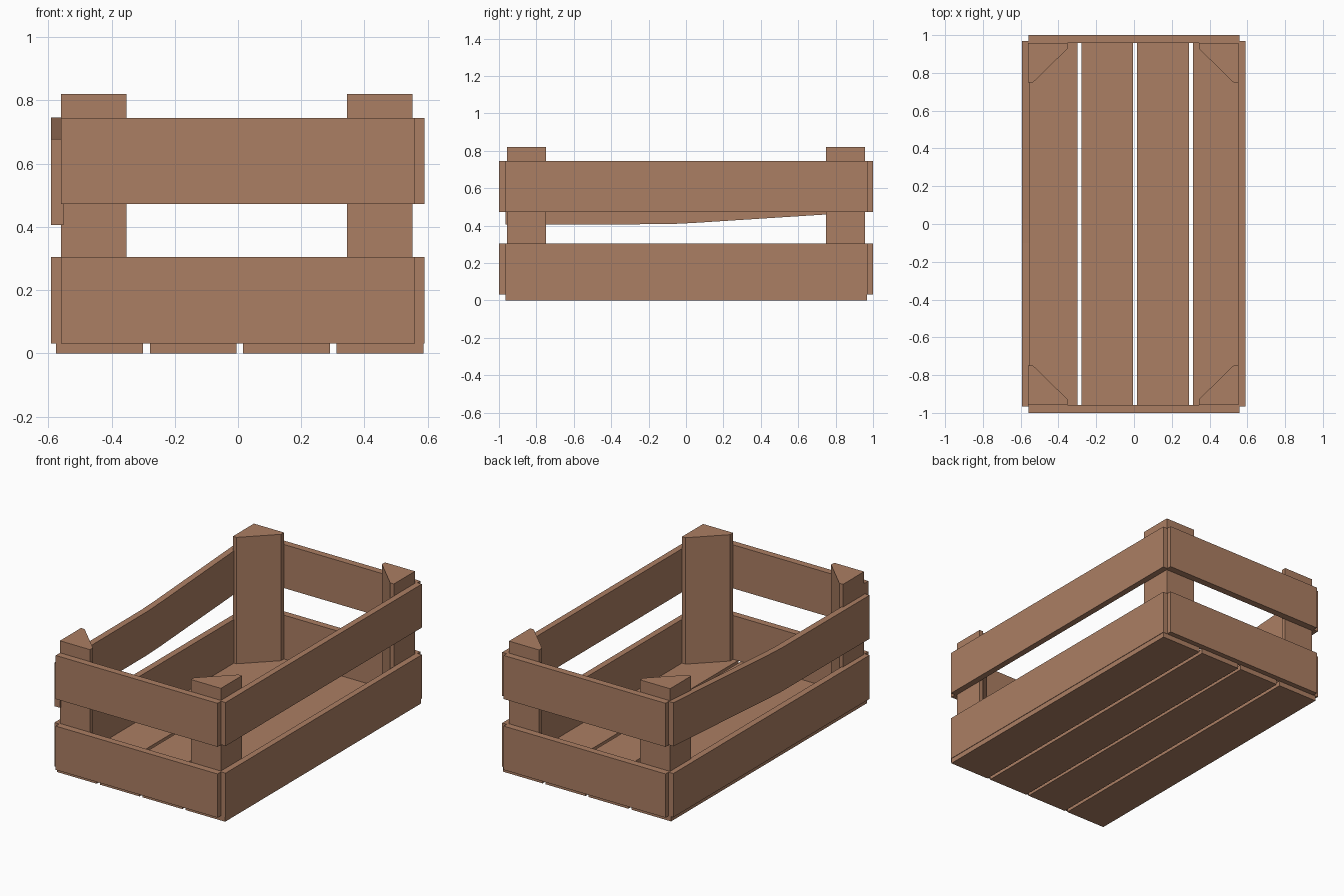
import bpy

if "Cube" in bpy.data.objects:
    bpy.data.objects.remove(bpy.data.objects["Cube"])

wood = bpy.data.materials.new("brown wood")
wood.diffuse_color = (0.41, 0.21, 0.125, 1)
wood.use_nodes = True
wood.node_tree.nodes["Principled BSDF"].inputs["Base Color"].default_value = wood.diffuse_color


def prism(name, ring_a, ring_b):
    """Solid between two matching rings of points."""
    n = len(ring_a)
    faces = [tuple(reversed(range(n))), tuple(range(n, 2 * n))]
    faces += [(i, (i + 1) % n, (i + 1) % n + n, i + n) for i in range(n)]
    mesh = bpy.data.meshes.new(name)
    mesh.from_pydata(ring_a + ring_b, [], faces)
    mesh.materials.append(wood)
    obj = bpy.data.objects.new(name, mesh)
    bpy.context.collection.objects.link(obj)
    return obj


def board(name, x0, x1, y0, y1, z0, z1):
    ring = [(x0, y0), (x1, y0), (x1, y1), (x0, y1)]
    return prism(name, [(x, y, z0) for x, y in ring], [(x, y, z1) for x, y in ring])


# Floor: four long slats
for i, x in enumerate((-0.575, -0.279, 0.016, 0.312)):
    board(f"floor_slat_{i + 1}", x, x + 0.275, -0.965, 0.968, 0.0, 0.031)

# End boards, lower and upper, front and back
for level, z0, z1 in (("lower", 0.031, 0.304), ("upper", 0.473, 0.745)):
    board(f"front_{level}_board", -0.559, 0.559, -1.0, -0.957, z0, z1)
    board(f"back_{level}_board", -0.559, 0.559, 0.957, 1.0, z0, z1)
    board(f"right_{level}_board", 0.552, 0.59, -0.965, 0.97, z0, z1)
board("left_lower_board", -0.592, -0.552, -0.965, 0.97, 0.031, 0.304)

# Upper left board sags towards the front
sag = [(-0.965, 0.406), (-0.1, 0.408), (0.03, 0.414), (0.97, 0.474)]
outline = [(y, z) for y, z in sag] + [(y, z + 0.272) for y, z in reversed(sag)]
prism("left_sagging_board",
      [(-0.592, y, z) for y, z in outline],
      [(-0.552, y, z) for y, z in outline])

# Corner posts: triangular with blunted tips
profile = [(0.0, 0.0), (0.207, 0.0), (0.207, 0.03), (0.025, 0.208), (0.0, 0.208)]
for sx, side, cx in ((-1, "left", -0.56), (1, "right", 0.552)):
    for sy, end in ((-1, "front"), (1, "back")):
        ring = [(cx - sx * u, sy * (0.957 - v)) for u, v in profile]
        if sx * sy < 0:
            ring.reverse()
        prism(f"{end}_{side}_post",
              [(x, y, 0.031) for x, y in ring],
              [(x, y, 0.82) for x, y in ring])

# Make all faces point outwards
import bmesh
for obj in bpy.data.objects:
    bm = bmesh.new()
    bm.from_mesh(obj.data)
    bmesh.ops.recalc_face_normals(bm, faces=bm.faces)
    bm.to_mesh(obj.data)
    bm.free()
